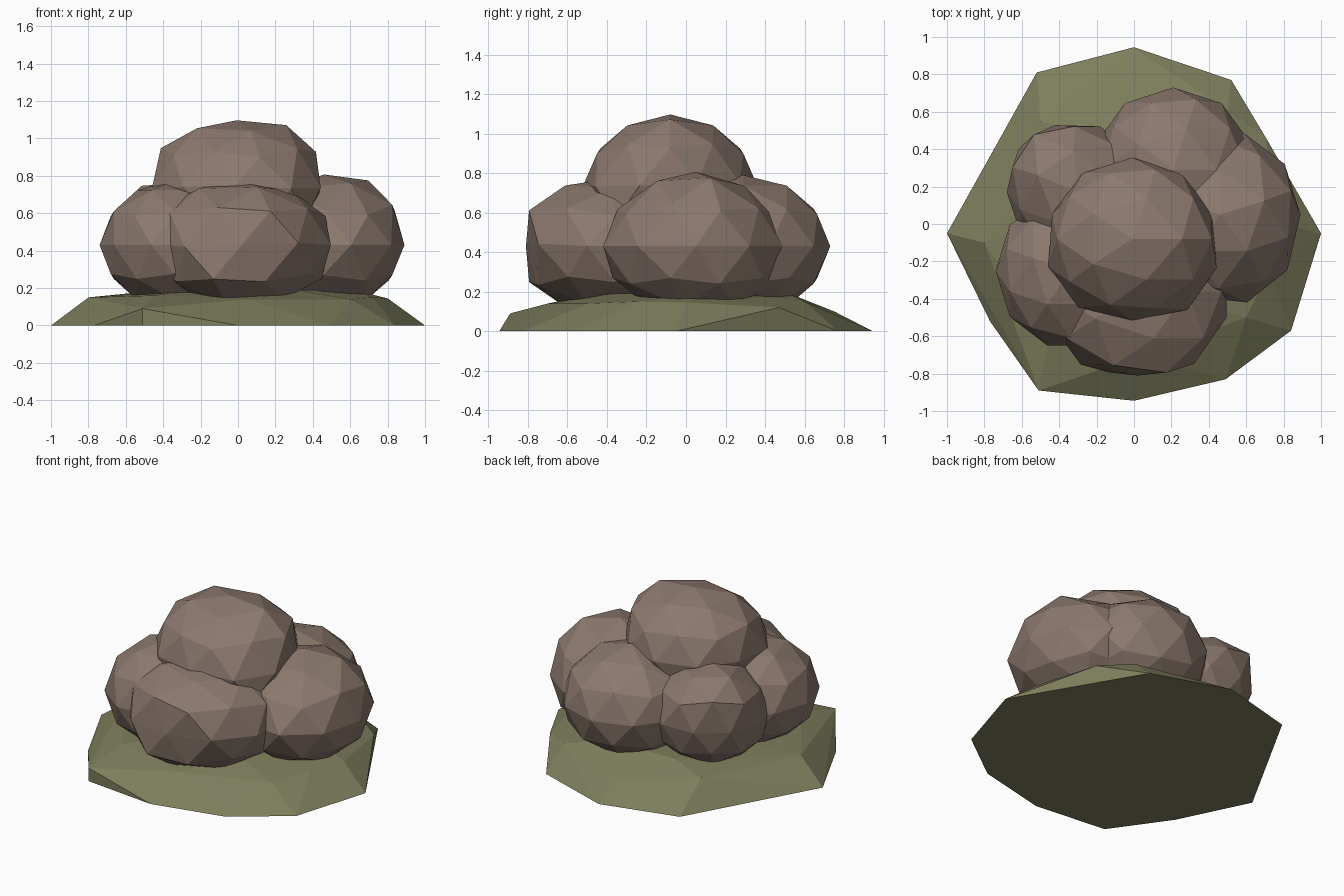
import bpy, bmesh
from math import radians
from mathutils import Vector, Matrix

if "Cube" in bpy.data.objects:
    bpy.data.objects.remove(bpy.data.objects["Cube"])


def material(name, color):
    mat = bpy.data.materials.new(name)
    mat.diffuse_color = (*color, 1)
    mat.use_nodes = True
    mat.node_tree.nodes["Principled BSDF"].inputs["Base Color"].default_value = mat.diffuse_color
    return mat


def add_object(name, bm, mat):
    bmesh.ops.recalc_face_normals(bm, faces=bm.faces)
    mesh = bpy.data.meshes.new(name)
    bm.to_mesh(mesh)
    bm.free()
    mesh.materials.append(mat)
    obj = bpy.data.objects.new(name, mesh)
    bpy.context.collection.objects.link(obj)
    return obj


def boulder(name, center, radii, turn=0, bumps=(), min_y=-1):
    """Low-poly squashed ball with a few outward bumps (direction, amount)."""
    bm = bmesh.new()
    bmesh.ops.create_icosphere(bm, subdivisions=2, radius=1)
    bmesh.ops.rotate(bm, verts=bm.verts, matrix=Matrix.Rotation(radians(turn), 3, 'Z'))
    for v in bm.verts:
        d = v.co.normalized()
        p = Vector([a * r for a, r in zip(d, radii)])
        for direction, amount in bumps:
            n = Vector(direction).normalized()
            p += n * amount * max(0, (d.dot(n) - 0.7) / 0.3)
        v.co = p + Vector(center)
        v.co.y = max(v.co.y, min_y)
    return add_object(name, bm, rock)


rock = material("rock_brown", (0.26, 0.19, 0.155))
moss = material("moss_green", (0.205, 0.205, 0.108))

# Faceted ground mound: hull of a ground outline, a shoulder and a flat crown
outline = [(-1, -.05, 0), (-.52, .81, 0), (0, .945, 0), (.52, .77, 0), (1, -.05, 0),
           (.84, -.57, 0), (.49, -.83, 0), (0, -.945, 0), (-.51, -.89, 0),
           (-.77, -.52, 0)]
shoulder = [(-.51, -.89, .09), (-.8, -.1, .15), (-.5, .55, .16), (0, .75, .1),
            (.5, .6, .15), (.7, .47, .12), (.8, .0, .145), (.72, -.25, .15),
            (.6, -.5, .14), (.05, -.7, .14), (-.45, -.6, .16)]
crown = [(-.5, 0, .18), (-.25, .48, .2), (.25, .5, .2), (.62, .05, .19),
         (.3, -.4, .19), (-.25, -.42, .19)]
bm = bmesh.new()
for co in outline + shoulder + crown:
    bm.verts.new(co)
hull = bmesh.ops.convex_hull(bm, input=bm.verts)
bmesh.ops.delete(bm, geom=list({g for g in hull["geom_interior"] + hull["geom_unused"]
                                if isinstance(g, bmesh.types.BMVert)}), context='VERTS')
add_object("ground_mound", bm, moss)

# Ring of lower boulders
boulder("front_boulder", (.02, -.36, .43), (.5, .45, .345), 0,
        [((.25, -.85, .45), .06), ((-.25, -.85, -.45), .06), ((-.6, -.3, .4), .03)],
        min_y=-.81)
boulder("right_boulder", (.45, .05, .43), (.44, .46, .36), 18,
        [((.55, 0, .8), .05), ((.5, -.85, 0), .04)])
boulder("back_boulder", (.21, .29, .43), (.44, .44, .36))
boulder("back_left_boulder", (-.3, .17, .43), (.38, .37, .335), 18,
        [((-.5, .6, .6), .09)])
boulder("left_boulder", (-.34, -.25, .43), (.4, .42, .345), 18)

# Boulder resting on top
boulder("top_boulder", (-.01, -.08, .75), (.45, .435, .335), 0,
        [((.65, 0, .75), .05), ((-.65, 0, .75), .035),
         ((.7, -.6, -.4), .07), ((-.7, -.5, -.3), .04)])
